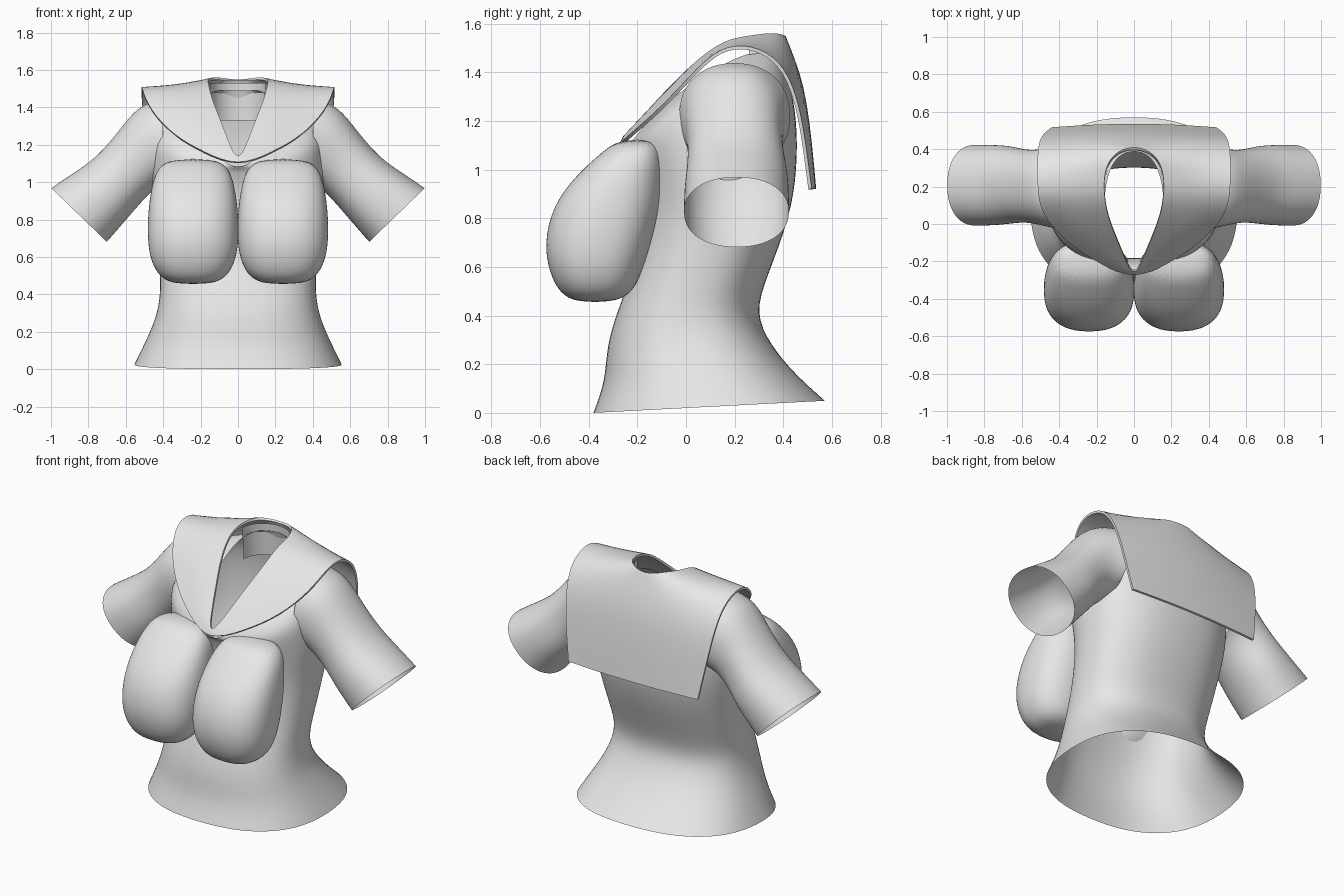
import bpy, bmesh
from math import cos, sin, pi, copysign
from mathutils import Vector

cube = bpy.data.objects.get("Cube")
if cube:
    bpy.data.objects.remove(cube)

cloth = bpy.data.materials.new("white_cloth")
cloth.use_nodes = True
COLOUR = (0.8, 0.8, 0.8, 1)
cloth.diffuse_color = COLOUR
cloth.node_tree.nodes["Principled BSDF"].inputs["Base Color"].default_value = COLOUR


def ring(center, a, b, power=2.0, lift=0.0, count=24):
    """Rounded loop spanned by half axes a and b, raised along the a axis by lift."""
    points = []
    for i in range(count):
        t = 2 * pi * i / count
        c = copysign(abs(cos(t)) ** (2 / power), cos(t))
        s = copysign(abs(sin(t)) ** (2 / power), sin(t))
        points.append(center + a * c + b * s + Vector((0, 0, lift * cos(t) ** 2)))
    return points


def sheet(name, rows, closed=True, capped=False, mirror=False, thickness=0, levels=2):
    """Skin rows of points, then smooth the surface."""
    bm = bmesh.new()
    grid = [[bm.verts.new(p) for p in row] for row in rows]
    count = len(grid[0])
    for low, high in zip(grid, grid[1:]):
        for j in range(count if closed else count - 1):
            k = (j + 1) % count
            bm.faces.new((low[j], low[k], high[k], high[j]))
    if capped:
        bm.faces.new(grid[0])
        bm.faces.new(grid[-1])
    bmesh.ops.recalc_face_normals(bm, faces=bm.faces)
    mesh = bpy.data.meshes.new(name)
    bm.to_mesh(mesh)
    bm.free()
    mesh.materials.append(cloth)
    obj = bpy.data.objects.new(name, mesh)
    bpy.context.collection.objects.link(obj)
    if mirror:
        mod = obj.modifiers.new("mirror", "MIRROR")
        mod.merge_threshold = 0.002
    mod = obj.modifiers.new("smooth", "SUBSURF")
    mod.levels = mod.render_levels = levels
    mod.boundary_smooth = "PRESERVE_CORNERS"
    if thickness:
        mod = obj.modifiers.new("thickness", "SOLIDIFY")
        mod.thickness = thickness
        mod.offset = 0
    bpy.ops.object.select_all(action="DESELECT")
    obj.select_set(True)
    bpy.context.view_layer.objects.active = obj
    for mod in list(obj.modifiers):
        bpy.ops.object.modifier_apply(modifier=mod.name)
    bpy.ops.object.shade_smooth_by_angle(angle=pi / 3)
    return obj


def body_ring(x, half_width, front, back, power, lift=0.0):
    """Horizontal loop through a front and a back (y, z) point."""
    f, b = Vector((x, *front)), Vector((x, *back))
    return ring((f + b) / 2, Vector((half_width, 0, 0)), (b - f) / 2, power, lift)


# Bodice: half width, front point, back point, shoulder lift
bodice = [
    (0.56, (-0.385, 0.0), (0.575, 0.05), 0),
    (0.50, (-0.335, 0.13), (0.45, 0.16), 0),
    (0.44, (-0.33, 0.27), (0.35, 0.28), 0),
    (0.415, (-0.285, 0.42), (0.285, 0.41), 0),
    (0.425, (-0.22, 0.58), (0.335, 0.56), 0),
    (0.44, (-0.18, 0.8), (0.43, 0.8), 0),
    (0.47, (-0.19, 0.96), (0.46, 1.0), 0),
    (0.47, (-0.22, 1.04), (0.46, 1.2), 0.05),
    (0.45, (-0.23, 1.06), (0.43, 1.36), 0.15),
    (0.16, (-0.25, 1.08), (0.39, 1.49), 0.1),
]
sheet("bodice", [body_ring(0, w, f, b, 2.4, lift) for w, f, b, lift in bodice])

# Bust: height, half width, front y, back y
bust = [
    (0.455, 0.10, -0.45, -0.30),
    (0.49, 0.18, -0.52, -0.22),
    (0.58, 0.23, -0.565, -0.18),
    (0.70, 0.247, -0.585, -0.14),
    (0.85, 0.242, -0.55, -0.10),
    (0.97, 0.225, -0.46, -0.09),
    (1.06, 0.20, -0.36, -0.09),
    (1.125, 0.14, -0.28, -0.12),
]
# Sleeves: top (x, z), bottom (x, z), front y, back y
sleeve = [
    ((0.40, 1.44), (0.40, 1.0), -0.03, 0.43),
    ((0.53, 1.42), (0.45, 0.96), -0.01, 0.40),
    ((0.64, 1.27), (0.51, 0.90), 0.01, 0.395),
    ((0.76, 1.13), (0.57, 0.83), 0.0, 0.42),
    ((0.88, 1.05), (0.63, 0.76), -0.01, 0.425),
    ((1.0, 0.97), (0.70, 0.68), -0.01, 0.425),
]
for side, sign in (("left", 1), ("right", -1)):
    sheet(side + "_bust",
          [body_ring(sign * 0.24, w, (f, z), (b, z), 2.4) for z, w, f, b in bust],
          capped=True)
    loops = []
    for top, bottom, front, back in sleeve:
        y = (front + back) / 2
        t = Vector((sign * top[0], y, top[1]))
        b = Vector((sign * bottom[0], y, bottom[1]))
        loops.append(ring((t + b) / 2, (t - b) / 2, Vector((0, (back - front) / 2, 0)), 2.2))
    sheet(side + "_sleeve", loops)

# Collar half: inner edge, middle, outer edge, from the front tip over to the back hem
collar = [
    ((0, -0.285, 1.1), (0, -0.29, 1.09), (0, -0.295, 1.08)),
    ((0.05, -0.18, 1.21), (0.12, -0.19, 1.2), (0.18, -0.21, 1.155)),
    ((0.09, -0.08, 1.32), (0.22, -0.09, 1.31), (0.35, -0.1, 1.25)),
    ((0.14, 0.04, 1.44), (0.31, 0.04, 1.43), (0.475, 0.03, 1.39)),
    ((0.16, 0.16, 1.53), (0.33, 0.15, 1.505), (0.515, 0.14, 1.5)),
    ((0.16, 0.27, 1.545), (0.33, 0.26, 1.52), (0.515, 0.27, 1.51)),
    ((0.12, 0.37, 1.56), (0.31, 0.37, 1.51), (0.515, 0.39, 1.44)),
    ((0, 0.42, 1.54), (0.28, 0.45, 1.4), (0.5, 0.45, 1.3)),
    ((0, 0.495, 1.33), (0.25, 0.49, 1.25), (0.48, 0.48, 1.15)),
    ((0, 0.53, 0.92), (0.23, 0.525, 0.92), (0.44, 0.51, 0.92)),
]
sheet("sailor_collar", collar, closed=False, mirror=True, thickness=0.014)

# Neck facing: short band hanging inside the back of the neck
facing = []
for z, y in ((1.53, 0.395), (1.46, 0.40), (1.33, 0.41)):
    facing.append([Vector((0.15 * sin(a), y - 0.14 * (1 - cos(a)), z))
                   for a in (pi * k / 12 for k in range(-6, 7))])
sheet("neck_facing", facing, closed=False, levels=1)
